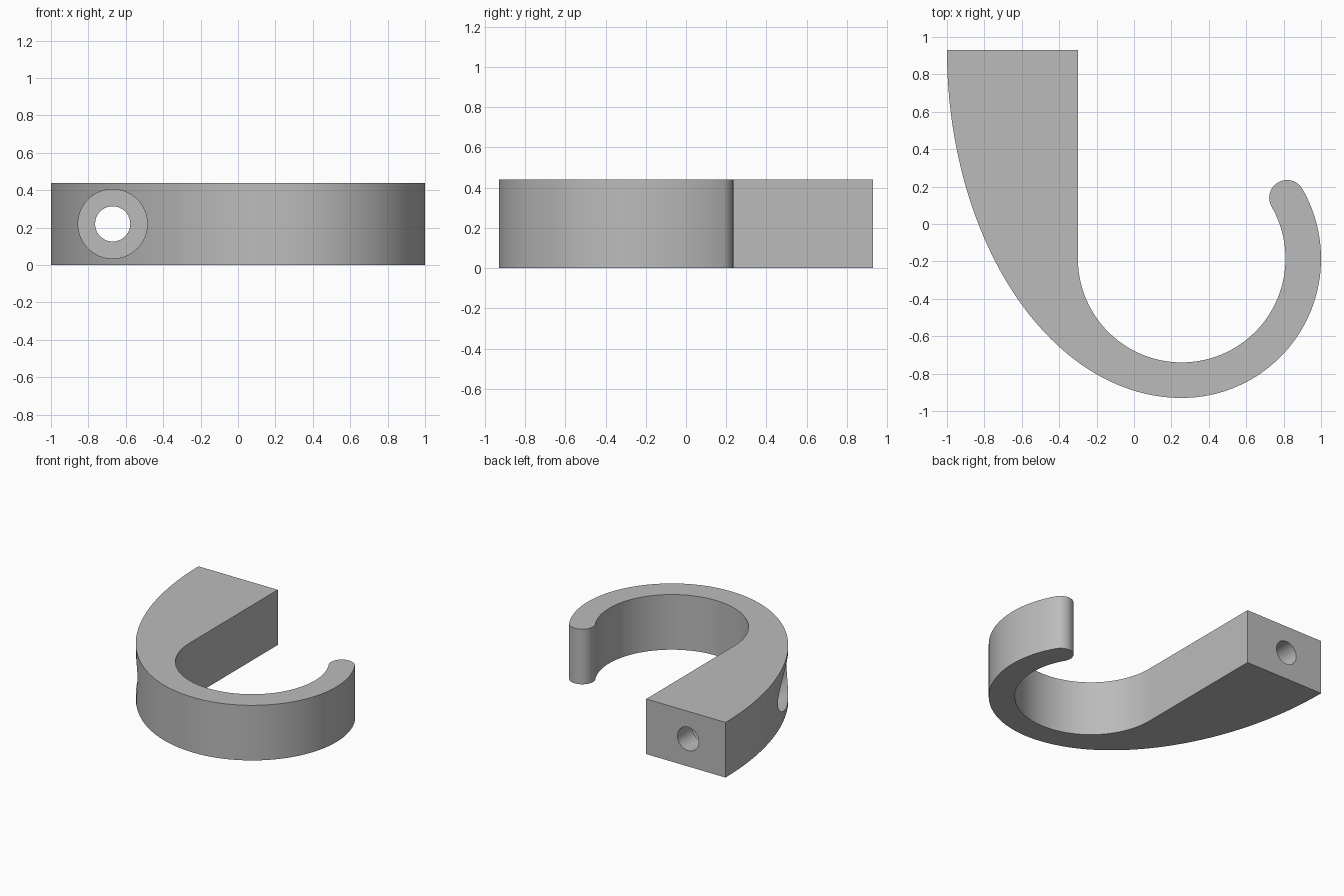
import bpy, bmesh
from math import cos, sin, pi, radians
from mathutils import Vector, Matrix

cube = bpy.data.objects.get("Cube")
if cube:
    bpy.data.objects.remove(cube, do_unlink=True)

HEIGHT, BACK = 0.44, 0.93
CENTRE = Vector((0.255, -0.185))
INNER, OUTER = 0.555, 0.745
TIP_ANGLE = radians(30)

grey = bpy.data.materials.new("plain_grey")
grey.use_nodes = True
grey.diffuse_color = (0.5, 0.5, 0.5, 1)
grey.node_tree.nodes["Principled BSDF"].inputs["Base Color"].default_value = (0.5, 0.5, 0.5, 1)


def arc(centre, rx, ry, start, end, steps):
    """Points along an elliptical arc, both ends included."""
    angles = [start + (end - start) * i / steps for i in range(steps + 1)]
    return [centre + Vector((rx * cos(a), ry * sin(a))) for a in angles]


def make_object(name, bm):
    bmesh.ops.recalc_face_normals(bm, faces=bm.faces)
    mesh = bpy.data.meshes.new(name)
    bm.to_mesh(mesh)
    bm.free()
    mesh.materials.append(grey)
    obj = bpy.data.objects.new(name, mesh)
    bpy.context.collection.objects.link(obj)
    return obj


def bore(name, radius, y_start, y_end):
    """Cylindrical cutter running along y through the shank."""
    bm = bmesh.new()
    place = Matrix.Translation((-0.67, (y_start + y_end) / 2, HEIGHT / 2)) @ Matrix.Rotation(pi / 2, 4, 'X')
    bmesh.ops.create_cone(bm, cap_ends=True, segments=64, radius1=radius, radius2=radius,
                          depth=y_end - y_start, matrix=place)
    obj = make_object(name, bm)
    obj.hide_render = True
    return obj


# Hook outline: tapered back, outer bend, round tip, inner bend, straight shank
mid = (INNER + OUTER) / 2
tip_centre = CENTRE + mid * Vector((cos(TIP_ANGLE), sin(TIP_ANGLE)))
tip_radius = (OUTER - INNER) / 2
taper_centre = Vector((CENTRE.x, BACK))
outline = arc(taper_centre, CENTRE.x + 1, BACK - CENTRE.y + OUTER, pi, 1.5 * pi, 56)
outline += arc(CENTRE, OUTER, OUTER, -pi / 2, TIP_ANGLE, 56)[1:]
outline += arc(tip_centre, tip_radius, tip_radius, TIP_ANGLE, TIP_ANGLE + pi, 24)[1:]
outline += arc(CENTRE, INNER, INNER, TIP_ANGLE, -pi, 80)[1:]
outline.append(Vector((CENTRE.x - INNER, BACK)))

bm = bmesh.new()
base = bm.faces.new([bm.verts.new((p.x, p.y, 0)) for p in outline])
top = bmesh.ops.extrude_face_region(bm, geom=[base], use_keep_orig=True)
bmesh.ops.translate(bm, vec=(0, 0, HEIGHT),
                    verts=[g for g in top["geom"] if isinstance(g, bmesh.types.BMVert)])
hook = make_object("hook", bm)

# Screw hole and the wider recess for the screw head
bpy.context.view_layer.objects.active = hook
hook.select_set(True)
for cutter in (bore("head_recess_cutter", 0.185, -1.2, BACK - 0.185),
               bore("screw_hole_cutter", 0.094, 0.3, 1.2)):
    mod = hook.modifiers.new(cutter.name, 'BOOLEAN')
    mod.operation = 'DIFFERENCE'
    mod.solver = 'EXACT'
    mod.object = cutter
    bpy.ops.object.modifier_apply(modifier=mod.name)
    bpy.data.objects.remove(cutter, do_unlink=True)

bpy.ops.object.shade_smooth_by_angle(angle=radians(30))
